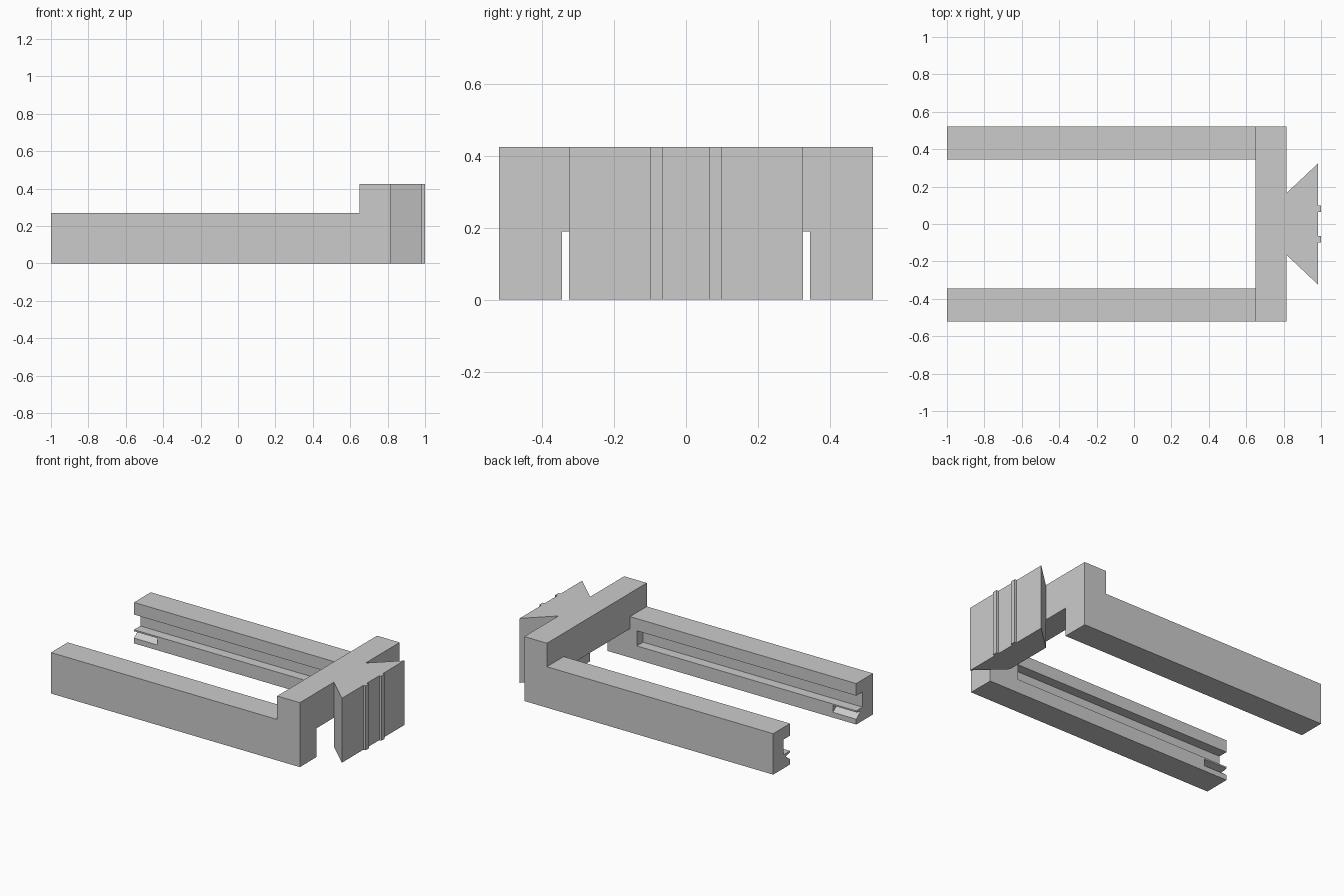
import bpy
import bmesh
from mathutils import Vector

default = bpy.data.objects.get("Cube")
if default:
    bpy.data.objects.remove(default, do_unlink=True)

grey = bpy.data.materials.new("plain_grey")
grey.use_nodes = True
colour = (0.6, 0.6, 0.6, 1)
grey.diffuse_color = colour
grey.node_tree.nodes["Principled BSDF"].inputs["Base Color"].default_value = colour


def prism(name, profile, axis, start, end):
    """Extrude a 2D profile along an axis (the profile uses the other two, in order)."""
    bm = bmesh.new()
    verts = []
    for a, b in profile:
        co = [a, b]
        co.insert(axis, start)
        verts.append(bm.verts.new(co))
    face = bm.faces.new(verts)
    step = Vector((0, 0, 0))
    step[axis] = end - start
    moved = bmesh.ops.extrude_face_region(bm, geom=[face])["geom"]
    bmesh.ops.translate(bm, vec=step,
                        verts=[v for v in moved if isinstance(v, bmesh.types.BMVert)])
    bmesh.ops.recalc_face_normals(bm, faces=bm.faces)
    mesh = bpy.data.meshes.new(name)
    bm.to_mesh(mesh)
    bm.free()
    mesh.materials.append(grey)
    obj = bpy.data.objects.new(name, mesh)
    bpy.context.collection.objects.link(obj)
    return obj


def cut(target, cutter):
    """Subtract the cutter from the target, then discard it."""
    cutter.hide_render = True
    mod = target.modifiers.new("cut", "BOOLEAN")
    mod.operation = "DIFFERENCE"
    mod.solver = "EXACT"
    mod.object = cutter
    bpy.context.view_layer.objects.active = target
    bpy.ops.object.modifier_apply(modifier=mod.name)
    bpy.data.objects.remove(cutter, do_unlink=True)


INNER, OUTER = 0.345, 0.52
ARM_TOP, TOP, BRIDGE_BOTTOM = 0.27, 0.425, 0.19
BACK, BRIDGE = 0.815, 0.65

# Forked frame: two arms joined by a raised bridge
frame = prism("forked_frame",
              [(-1, 0), (BACK, 0), (BACK, TOP), (BRIDGE, TOP),
               (BRIDGE, ARM_TOP), (-1, ARM_TOP)], 1, -OUTER, OUTER)

# Space between the arms and below the bridge
cut(frame, prism("opening_cutter",
                 [(-1.1, -0.1), (0.9, -0.1), (0.9, BRIDGE_BOTTOM),
                  (BRIDGE, BRIDGE_BOTTOM), (BRIDGE, 0.5), (-1.1, 0.5)],
                 1, -INNER, INNER))

# Slide groove and end catch notch on the inside of each arm
for side in (-1, 1):
    groove = [(0.3, 0.09), (0.41, 0.09), (0.41, BRIDGE_BOTTOM), (0.3, BRIDGE_BOTTOM)]
    notch = [(0.3, 0.08), (INNER, 0.08), (0.39, 0.07), (INNER, 0.035), (0.3, 0.035)]
    for name, profile, end in (("groove_cutter", groove, 0.6),
                               ("notch_cutter", notch, -0.83)):
        cut(frame, prism(name, [(side * y, z) for y, z in profile], 0, -1.1, end))

# Dovetail block with two upright ribs on its face
FACE = 0.985
half = [(BACK, 0.165), (FACE, 0.325), (FACE, 0.1), (1, 0.1), (1, 0.065), (FACE, 0.065)]
outline = half + [(x, -y) for x, y in reversed(half)]
prism("dovetail_mount", outline, 2, 0, TOP)
